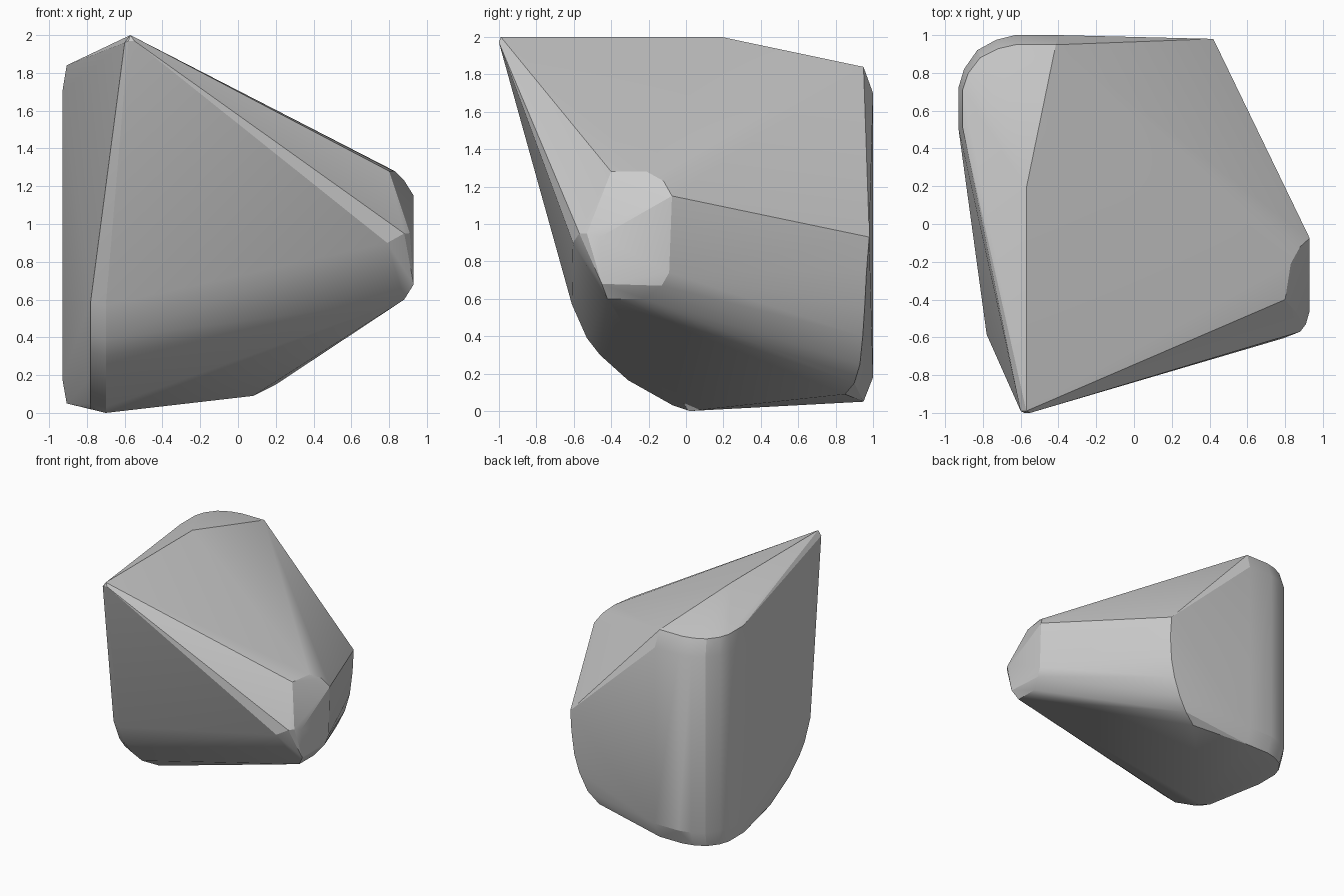
import bpy, bmesh

pts = []

# pointed top ridge, slightly rounded at the front tip
pts += [(-0.57, -0.99, 2.0), (-0.57, 0.19, 2.0), (-0.60, -0.99, 1.96),
        (-0.55, -1.0, 1.97), (-0.58, -1.0, 1.97)]

# rounded back-left column with bevelled top and bottom rims
for x, y in [(-0.93, 0.51), (-0.93, 0.72), (-0.90, 0.82), (-0.83, 0.92),
             (-0.73, 0.975), (-0.63, 1.0), (-0.40, 1.0)]:
    pts += [(x, y, 0.18), (x, y, 1.70)]
    ix = -0.6 + (x + 0.6) * 0.93
    iy = 0.66 + (y - 0.66) * 0.85 if y > 0.66 else y
    pts += [(ix, iy, 0.05), (ix, iy, 1.84)]

# blunt right-hand nose
pts += [(0.83, -0.21, 1.28), (0.80, -0.40, 1.28), (0.88, -0.12, 1.23),
        (0.93, -0.075, 1.15), (0.93, -0.09, 0.74), (0.92, -0.13, 0.67),
        (0.88, -0.22, 0.60), (0.88, -0.42, 0.60), (0.80, -0.43, 0.60),
        (0.93, -0.45, 0.68), (0.93, -0.46, 0.93), (0.91, -0.53, 0.95),
        (0.88, -0.57, 0.95), (0.79, -0.605, 0.90)]

# back-right corner curving under to the base
pts += [(0.42, 0.98, 0.93), (0.42, 0.965, 0.75), (0.40, 0.955, 0.55),
        (0.36, 0.945, 0.40), (0.29, 0.93, 0.25), (0.20, 0.90, 0.15),
        (0.08, 0.85, 0.09)]

# rounded front-left keel, with a softened outer edge
for y, z in [(-0.61, 0.57), (-0.53, 0.39), (-0.46, 0.30), (-0.31, 0.165),
             (-0.07, 0.03), (0.02, 0.0)]:
    pts += [(-0.70, y, z), (-0.78, y + 0.025, z + 0.02)]

# wrap everything in one convex body
bm = bmesh.new()
for p in pts:
    bm.verts.new(p)
bmesh.ops.convex_hull(bm, input=bm.verts[:])
bmesh.ops.delete(bm, geom=[v for v in bm.verts if not v.link_faces], context='VERTS')
bmesh.ops.dissolve_limit(bm, angle_limit=0.015, verts=bm.verts[:], edges=bm.edges[:])
bmesh.ops.recalc_face_normals(bm, faces=bm.faces[:])
mesh = bpy.data.meshes.new("faceted_rock")
bm.to_mesh(mesh)
bm.free()
rock = bpy.data.objects.new("faceted_rock", mesh)
bpy.context.collection.objects.link(rock)
bpy.context.view_layer.objects.active = rock
rock.select_set(True)
bpy.ops.object.shade_smooth_by_angle(angle=0.35)
